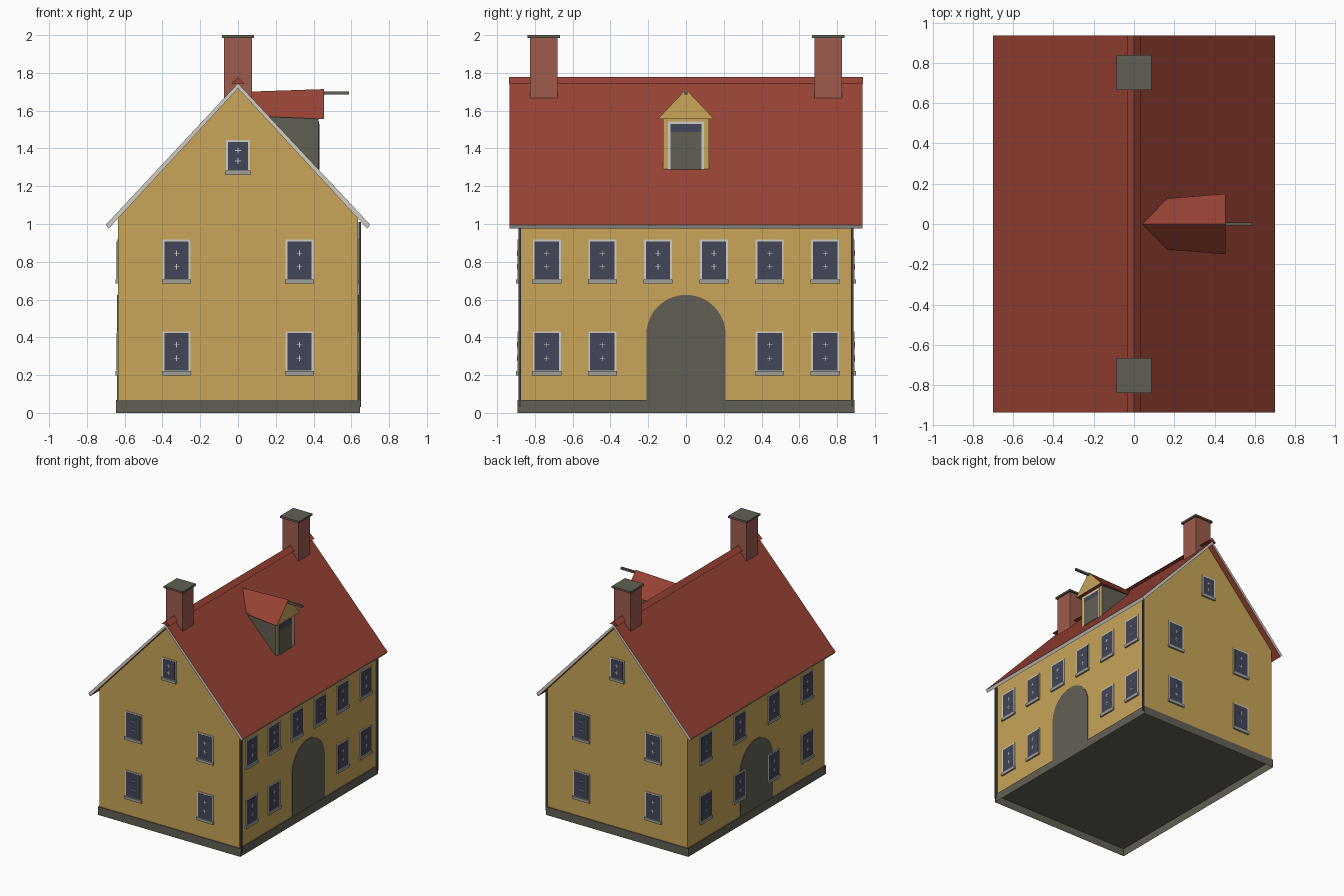
import bpy, bmesh, math
from mathutils import Vector

if "Cube" in bpy.data.objects:
    bpy.data.objects.remove(bpy.data.objects["Cube"])


def mat(name, r, g, b):
    m = bpy.data.materials.new(name)
    lin = [((c / 255 + 0.055) / 1.055) ** 2.4 for c in (r, g, b)]
    m.diffuse_color = (*lin, 1)
    m.use_nodes = True
    m.node_tree.nodes["Principled BSDF"].inputs["Base Color"].default_value = m.diffuse_color
    return m


YELLOW = mat("yellow plaster", 200, 165, 89)
ROOF = mat("red roof tile", 152, 66, 52)
BRICK = mat("chimney brick", 157, 91, 77)
STONE = mat("grey stone", 98, 96, 84)
WHITE = mat("off white trim", 208, 206, 196)
GLASS = mat("dark blue glass", 66, 70, 88)
SILL = mat("sill grey", 160, 160, 156)
PIPE = mat("dark pipe", 66, 66, 62)


def finish(name, bm, mats, rule=None):
    bmesh.ops.recalc_face_normals(bm, faces=bm.faces)
    bm.normal_update()
    if rule:
        for f in bm.faces:
            f.material_index = rule(f)
    me = bpy.data.meshes.new(name)
    bm.to_mesh(me)
    bm.free()
    for m in mats:
        me.materials.append(m)
    ob = bpy.data.objects.new(name, me)
    bpy.context.collection.objects.link(ob)
    return ob


def boxes(name, material, items):
    """Each item is x0, x1, y0, y1, z0, z1."""
    bm = bmesh.new()
    for x0, x1, y0, y1, z0, z1 in items:
        vs = bmesh.ops.create_cube(bm, size=1)["verts"]
        for v in vs:
            v.co = Vector((x1 if v.co.x > 0 else x0, y1 if v.co.y > 0 else y0,
                           z1 if v.co.z > 0 else z0))
    return finish(name, bm, [material])


def prism(name, mats, profile, axis, a, b, rule=None):
    """Extrude an (x,z) profile along y, or a (y,z) profile along x."""
    bm = bmesh.new()
    place = (lambda u, w, t: (u, t, w)) if axis == "y" else (lambda u, w, t: (t, u, w))
    f = bm.faces.new([bm.verts.new(place(u, w, a)) for u, w in profile])
    ext = bmesh.ops.extrude_face_region(bm, geom=[f])["geom"]
    d = Vector(place(0, 0, b - a))
    for v in ext:
        if isinstance(v, bmesh.types.BMVert):
            v.co += d
    return finish(name, bm, mats, rule)


WX, WY = 0.635, 0.885

# Plinth, hollow underneath
bm = bmesh.new()
for v in bmesh.ops.create_cube(bm, size=1)["verts"]:
    v.co = Vector((v.co.x * 1.29, v.co.y * 1.784, (v.co.z + 0.5) * 0.067))
bm.normal_update()
low = [f for f in bm.faces if f.normal.z < -0.9]
bmesh.ops.inset_region(bm, faces=low, thickness=0.008)
for v in low[0].verts:
    v.co.z = 0.06
finish("plinth", bm, [STONE])

# Walls with gables
prism("walls", [YELLOW], [(-WX, 0.062), (WX, 0.062), (WX, 1.05), (0, 1.727), (-WX, 1.05)],
      "y", -WY, WY)

# Roof slopes: red tile, pale edges at gables and eaves
def roof_rule(f):
    eave = abs(f.normal.x) > 0.3 and f.normal.z * f.calc_center_median().z < 0 and abs(f.calc_center_median().x) > 0.6
    return 1 if abs(f.normal.y) > 0.9 or eave else 0

prism("roof", [ROOF, WHITE],
      [(0.70, 0.996), (0, 1.745), (-0.70, 0.996), (-0.685, 0.975), (0, 1.718), (0.685, 0.975)],
      "y", -0.935, 0.935, roof_rule)
prism("ridge_cap", [ROOF], [(-0.036, 1.743), (0.036, 1.743), (0, 1.777)], "y", -0.936, 0.936)

# Chimneys
for s, n in ((-1, "front"), (1, "back")):
    c = s * 0.752
    boxes(n + "_chimney", BRICK, [(-0.073, 0.073, c - 0.073, c + 0.073, 1.62, 1.988)])
    boxes(n + "_chimney_cap", STONE, [(-0.086, 0.086, c - 0.086, c + 0.086, 1.985, 2.0)])


# Windows: frame, glass, glazing crosses and sill on any wall
def wall_box(side, u0, u1, z0, z1, out):
    axis, s = side
    w = WX if axis == "x" else WY
    a, b = sorted((s * (w - 0.003), s * (w + out)))
    return (a, b, u0, u1, z0, z1) if axis == "x" else (u0, u1, a, b, z0, z1)


def windows(label, side, spots):
    frames, panes, bars, sills = [], [], [], []
    for u, z, w, h in spots:
        w2 = w / 2
        frames.append(wall_box(side, u - w2, u + w2, z, z + h, 0.006))
        panes.append(wall_box(side, u - w2 + 0.010, u + w2 - 0.010, z + 0.008, z + h - 0.010, 0.008))
        sills.append(wall_box(side, u - w2 - 0.003, u + w2 + 0.003, z - 0.018, z + 0.004, 0.014))
        for k in (1 / 3, 2 / 3):
            m = z + h * k
            bars.append(wall_box(side, u - 0.015, u + 0.015, m - 0.002, m + 0.002, 0.009))
            bars.append(wall_box(side, u - 0.002, u + 0.002, m - 0.015, m + 0.015, 0.009))
    boxes(label + "_window_frames", WHITE, frames)
    boxes(label + "_window_glass", GLASS, panes)
    boxes(label + "_glazing_bars", WHITE, bars)
    boxes(label + "_window_sills", SILL, sills)


W, H, LOW, UP = 0.148, 0.215, 0.217, 0.702
gable = [(u, z, W, H) for u in (-0.325, 0.325) for z in (LOW, UP)] + [(0, 1.278, 0.125, 0.167)]
windows("front", ("y", -1), gable)
windows("back", ("y", 1), gable)
outer = (-0.737, -0.443, 0.443, 0.737)
windows("right", ("x", 1), [(u, LOW, W, H) for u in outer]
        + [(u, UP, W, H) for u in outer + (-0.148, 0.148)])
windows("left", ("x", -1), [(u, z, W, H) for u in (-0.655, -0.22, 0.22, 0.655) for z in (LOW, UP)])

# Arched doors on both long sides
R = 0.21
arch = [(-R, 0.065), (R, 0.065)] + [
    (R * math.cos(math.pi * i / 20), 0.415 + R * math.sin(math.pi * i / 20)) for i in range(21)]
for s, n in ((1, "right"), (-1, "left")):
    prism(n + "_arched_door", [STONE], arch, "x", s * (WX - 0.003), s * (WX + 0.005))

# Downpipes on the right corners
boxes("downpipes", PIPE, [(0.637, 0.652, s * 0.88 - 0.007, s * 0.88 + 0.007, 0.03, 1.01)
                          for s in (-1, 1)])

# Dormer body: grey cheeks, yellow front
prism("dormer_body", [STONE, YELLOW], [(0.425, 1.282), (0.425, 1.575), (0.15, 1.575)],
      "y", -0.122, 0.122, lambda f: 1 if f.normal.x > 0.9 else 0)
boxes("dormer_frame", WHITE, [(0.42, 0.429, -0.095, 0.095, 1.288, 1.542)])
boxes("dormer_glass", GLASS, [(0.42, 0.431, -0.082, 0.082, 1.485, 1.530)])
boxes("dormer_hatch", STONE, [(0.42, 0.432, -0.082, 0.082, 1.288, 1.488)])

# Dormer roof, narrowing into the main slope, with yellow gable
bm = bmesh.new()
front = [bm.verts.new(c) for c in ((0.455, -0.15, 1.555), (0.455, 0.15, 1.555), (0.455, 0, 1.714))]
back = [bm.verts.new(c) for c in ((0.165, -0.127, 1.568), (0.165, 0.127, 1.568), (0.04, 0, 1.70))]
bm.faces.new(front)
bm.faces.new(back)
for i in range(3):
    j = (i + 1) % 3
    bm.faces.new((front[i], front[j], back[j], back[i]))
finish("dormer_roof", bm, [ROOF, YELLOW], lambda f: 1 if f.normal.x > 0.9 else 0)

# Hoist beam
boxes("hoist_beam", STONE, [(0.42, 0.587, -0.008, 0.008, 1.685, 1.702)])
